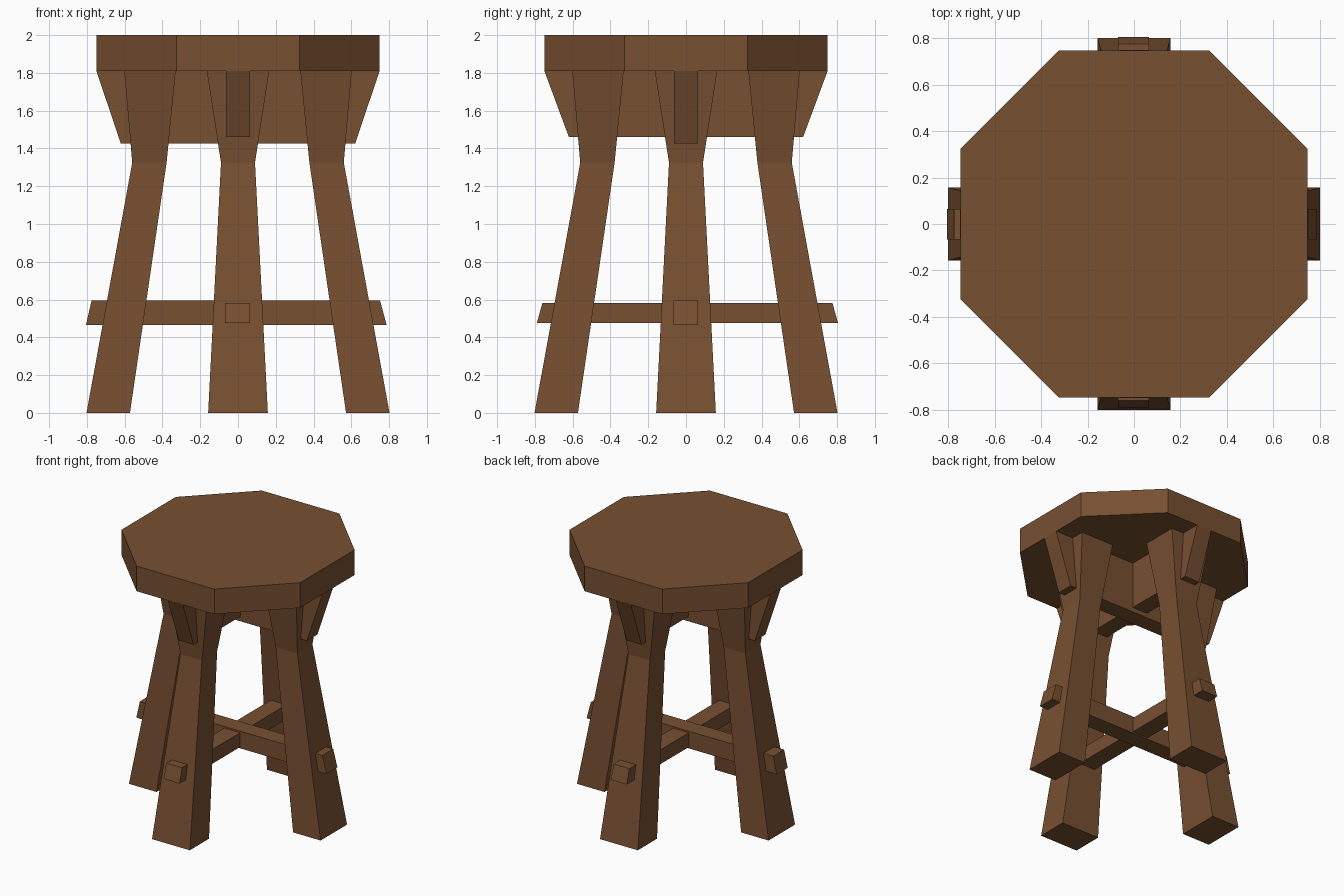
import bpy, math
from mathutils import Matrix

if "Cube" in bpy.data.objects:
    bpy.data.objects.remove(bpy.data.objects["Cube"])

wood = bpy.data.materials.new("brown wood")
wood.diffuse_color = (0.185, 0.079, 0.031, 1)
wood.use_nodes = True
wood.node_tree.nodes["Principled BSDF"].inputs["Base Color"].default_value = wood.diffuse_color


def loft(name, rings, angle=0):
    """Solid through a stack of matching closed rings, turned about z."""
    n = len(rings[0])
    verts = [v for r in rings for v in r]
    faces = [tuple(reversed(range(n))),
             tuple(range(len(verts) - n, len(verts)))]
    for k in range(len(rings) - 1):
        for i in range(n):
            j = (i + 1) % n
            faces.append((k*n + i, k*n + j, (k+1)*n + j, (k+1)*n + i))
    me = bpy.data.meshes.new(name)
    me.from_pydata(verts, [], faces)
    me.transform(Matrix.Rotation(angle, 4, 'Z'))
    me.materials.append(wood)
    ob = bpy.data.objects.new(name, me)
    bpy.context.collection.objects.link(ob)
    return ob


def rect(x0, x1, y0, y1, z):
    return [(x0, y0, z), (x1, y0, z), (x1, y1, z), (x0, y1, z)]


# Octagonal seat
a, b = 0.748, 0.325
octagon = [(a, -b), (a, b), (b, a), (-b, a), (-a, b), (-a, -b), (-b, -a), (b, -a)]
loft("seat", [[(x, y, z) for x, y in octagon] for z in (1.81, 2.0)])

# Four splayed legs, pinched below the seat: z, inner, outer, half width
leg = [(0, 0.572, 0.802, 0.158), (1.325, 0.378, 0.56, 0.09), (1.81, 0.33, 0.602, 0.165)]
for i, side in enumerate(("right", "back", "left", "front")):
    loft(side + "_leg", [rect(r0, r1, -w, w, z) for z, r0, r1, w in leg],
         i * math.pi / 2)

# Crossed braces under the seat
for name, z, ang in (("cross", 1.425, 0), ("long", 1.46, math.pi / 2)):
    loft(name + "_seat_brace", [rect(-0.62, 0.62, -0.063, 0.063, z),
                                rect(-0.75, 0.75, -0.063, 0.063, 1.811)], ang)

# Crossed stretchers that poke through the legs
loft("cross_stretcher", [rect(-0.805, 0.787, -0.066, 0.064, 0.465),
                         rect(-0.775, 0.752, -0.066, 0.064, 0.595)])
loft("long_stretcher", [rect(-0.79, 0.805, -0.064, 0.068, 0.475),
                        rect(-0.76, 0.775, -0.064, 0.068, 0.583)], math.pi / 2)
